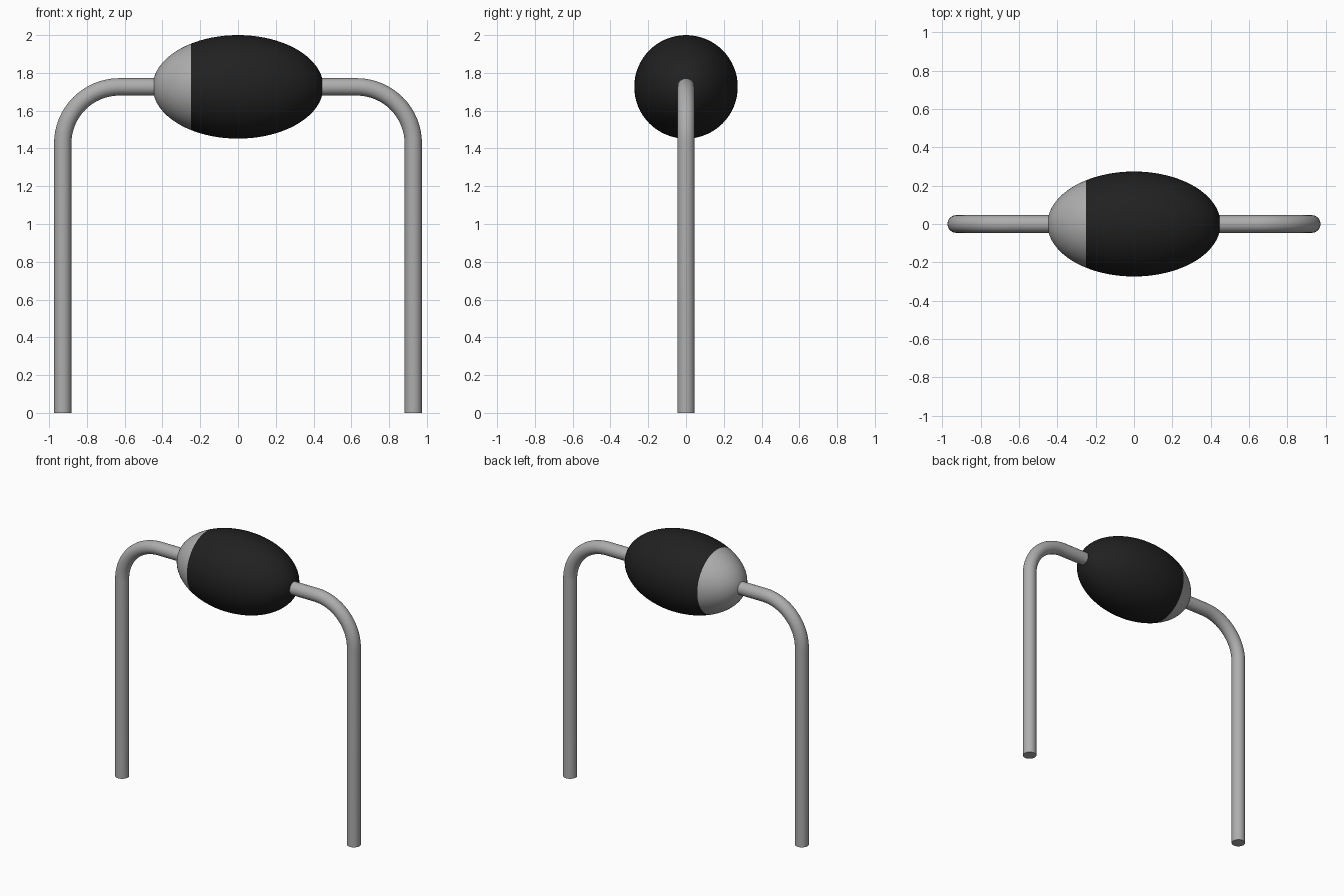
import bpy, bmesh, math
from mathutils import Matrix

cube = bpy.data.objects.get("Cube")
if cube:
    bpy.data.objects.remove(cube, do_unlink=True)

AXIS_Z = 1.726        # height of the body axis
BODY_R = 0.274        # body radius across the axis
BODY_HALF = 0.452     # half length of the body
BAND_X = -0.25        # edge of the grey end band
WIRE_R = 0.046
LEG_X = 0.928
BEND_R = 0.30


def make_material(name, rgb):
    mat = bpy.data.materials.new(name)
    mat.use_nodes = True
    mat.diffuse_color = (*rgb, 1)
    mat.node_tree.nodes["Principled BSDF"].inputs["Base Color"].default_value = (*rgb, 1)
    return mat


black = make_material("body black", (0.015, 0.015, 0.015))
grey = make_material("metal grey", (0.42, 0.42, 0.42))


def smooth(obj):
    bpy.ops.object.select_all(action='DESELECT')
    obj.select_set(True)
    bpy.context.view_layer.objects.active = obj
    bpy.ops.object.shade_smooth_by_angle(angle=math.radians(40))


def add_object(name, bm, mats):
    mesh = bpy.data.meshes.new(name)
    bm.to_mesh(mesh)
    bm.free()
    for m in mats:
        mesh.materials.append(m)
    obj = bpy.data.objects.new(name, mesh)
    bpy.context.collection.objects.link(obj)
    smooth(obj)
    return obj


# Ellipsoid body, cut at the band edge so the colour change is crisp
bm = bmesh.new()
bmesh.ops.create_uvsphere(bm, u_segments=64, v_segments=40, radius=1)
bmesh.ops.transform(bm, verts=bm.verts, matrix=Matrix.Translation((0, 0, AXIS_Z))
                    @ Matrix.Diagonal((BODY_HALF, BODY_R, BODY_R, 1))
                    @ Matrix.Rotation(math.pi / 2, 4, 'Y'))
bmesh.ops.bisect_plane(bm, geom=bm.verts[:] + bm.edges[:] + bm.faces[:],
                       plane_co=(BAND_X, 0, 0), plane_no=(1, 0, 0))
for f in bm.faces:
    f.material_index = 1 if f.calc_center_median().x < BAND_X else 0
add_object("body", bm, [black, grey])


# Bent wire leads: a ring swept from the body, round the bend and down
def make_lead(name, side):
    stations = [(0.38, AXIS_Z, 0)]
    for i in range(17):
        a = math.pi / 2 * i / 16
        stations.append((LEG_X - BEND_R + BEND_R * math.sin(a),
                         AXIS_Z - BEND_R + BEND_R * math.cos(a), a))
    stations.append((LEG_X, 0, math.pi / 2))
    bm = bmesh.new()
    rings = []
    for x, z, a in stations:
        ring = []
        for k in range(32):
            t = 2 * math.pi * k / 32
            out = WIRE_R * math.cos(t)
            ring.append(bm.verts.new((side * (x + out * math.sin(a)),
                                      WIRE_R * math.sin(t), z + out * math.cos(a))))
        rings.append(ring)
    for r0, r1 in zip(rings, rings[1:]):
        for k in range(32):
            n = (k + 1) % 32
            bm.faces.new((r0[k], r0[n], r1[n], r1[k]))
    bm.faces.new(rings[0])
    bm.faces.new(rings[-1])
    bmesh.ops.recalc_face_normals(bm, faces=bm.faces)
    add_object(name, bm, [grey])


make_lead("left_lead", 1)
make_lead("right_lead", -1)
